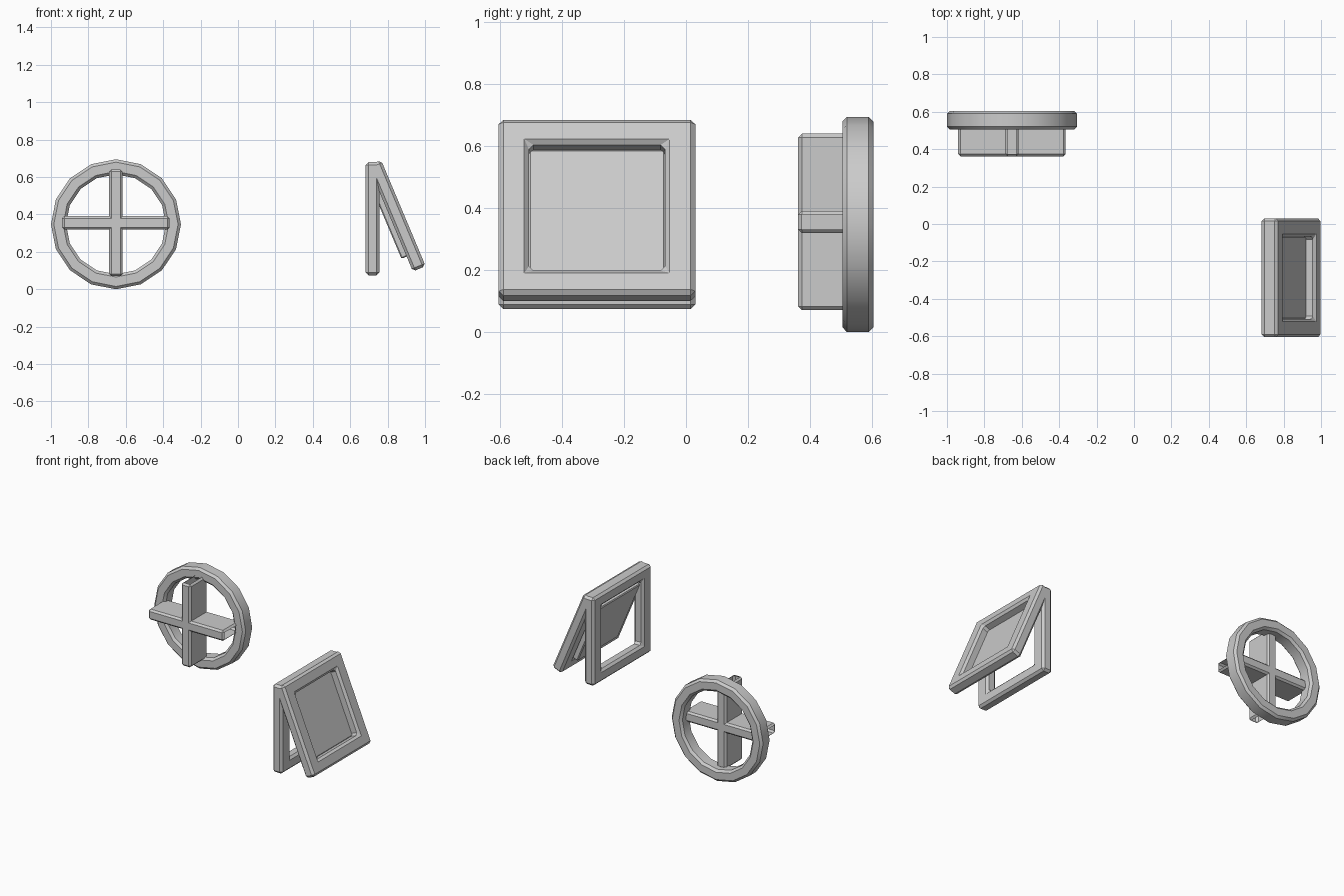
import bpy, bmesh
from math import cos, sin, pi, radians, sqrt
from mathutils import Vector

cube = bpy.data.objects.get("Cube")
if cube:
    bpy.data.objects.remove(cube, do_unlink=True)

grey = bpy.data.materials.new("plain_grey")
grey.use_nodes = True
colour = (0.6, 0.6, 0.6, 1)
grey.diffuse_color = colour
grey.node_tree.nodes["Principled BSDF"].inputs["Base Color"].default_value = colour


def finish(name, bm, location, rotation=(0, 0, 0)):
    """Turn a bmesh into a shaded object."""
    bmesh.ops.recalc_face_normals(bm, faces=bm.faces)
    mesh = bpy.data.meshes.new(name)
    bm.to_mesh(mesh)
    bm.free()
    mesh.materials.append(grey)
    obj = bpy.data.objects.new(name, mesh)
    bpy.context.collection.objects.link(obj)
    obj.location = location
    obj.rotation_euler = rotation
    bpy.ops.object.select_all(action="DESELECT")
    obj.select_set(True)
    bpy.context.view_layer.objects.active = obj
    bpy.ops.object.shade_smooth_by_angle(angle=radians(30))
    return obj


def chamfer(bm, width):
    bm.normal_update()
    sharp = [e for e in bm.edges if e.calc_face_angle(0) > radians(30)]
    bmesh.ops.bevel(bm, geom=sharp, offset=width, segments=1, affect="EDGES")


def hollow_prism(name, sides, outer, inner, depth, bevel, location, rotation, turn=0):
    """Polygonal ring around local z, with chamfered edges."""
    bm = bmesh.new()
    half = depth / 2
    section = [(outer, -half), (outer, half), (inner, half), (inner, -half)]
    loops = [[bm.verts.new((r[0] * cos(turn + 2 * pi * i / sides),
                            r[1] * sin(turn + 2 * pi * i / sides), z))
              for i in range(sides)] for r, z in section]
    for k in range(4):
        a, b = loops[k], loops[(k + 1) % 4]
        for i in range(sides):
            j = (i + 1) % sides
            bm.faces.new((a[i], a[j], b[j], b[i]))
    bmesh.ops.recalc_face_normals(bm, faces=bm.faces)
    chamfer(bm, bevel)
    return finish(name, bm, location, rotation)


def box(name, size, bevel, location, rotation=(0, 0, 0), open_axis=None):
    """Chamfered box, optionally with no caps along one axis."""
    bm = bmesh.new()
    bmesh.ops.create_cube(bm, size=1)
    bmesh.ops.scale(bm, vec=Vector(size), verts=bm.verts)
    chamfer(bm, bevel)
    if open_axis is not None:
        bm.normal_update()
        caps = [f for f in bm.faces if abs(f.normal[open_axis]) > 0.99]
        bmesh.ops.delete(bm, geom=caps, context="FACES")
    return finish(name, bm, location, rotation)


# Wheel: round rim and two crossing open-ended bars
wheel_x, wheel_z = -0.6525, 0.3475
hollow_prism("wheel_rim", 16, (0.3475, 0.3475), (0.267, 0.267), 0.1, 0.015,
             (wheel_x, 0.555, wheel_z), (pi / 2, 0, 0))
bar_centre = (wheel_x, 0.457, wheel_z + 0.008)
box("horizontal_bar", (0.575, 0.19, 0.072), 0.012, bar_centre, open_axis=0)
box("vertical_bar", (0.072, 0.19, 0.57), 0.012, bar_centre, open_axis=2)

# Stand: an upright frame and a leaning frame that holds a panel
stand_y = -0.2875
lean = radians(-22.8)
lean_centre = (0.85, stand_y, 0.393)
opening = (0.22 * sqrt(2), 0.22 * sqrt(2))


def square_frame(name, height, location, angle):
    outer = (height / sqrt(2), 0.635 / sqrt(2))
    hollow_prism(name, 4, outer, opening, 0.074, 0.015, location,
                 (0, pi / 2 + angle, 0), turn=pi / 4)


square_frame("upright_frame", 0.605, (0.719, stand_y, 0.377), 0)
square_frame("leaning_frame", 0.615, lean_centre, lean)

# Panel sits back in the opening and sticks out behind the frame
offset = -0.041
panel_centre = (lean_centre[0] + offset * cos(lean), stand_y,
                lean_centre[2] - offset * sin(lean))
box("panel", (0.052, 0.442, 0.442), 0.006, panel_centre, (0, lean, 0))
